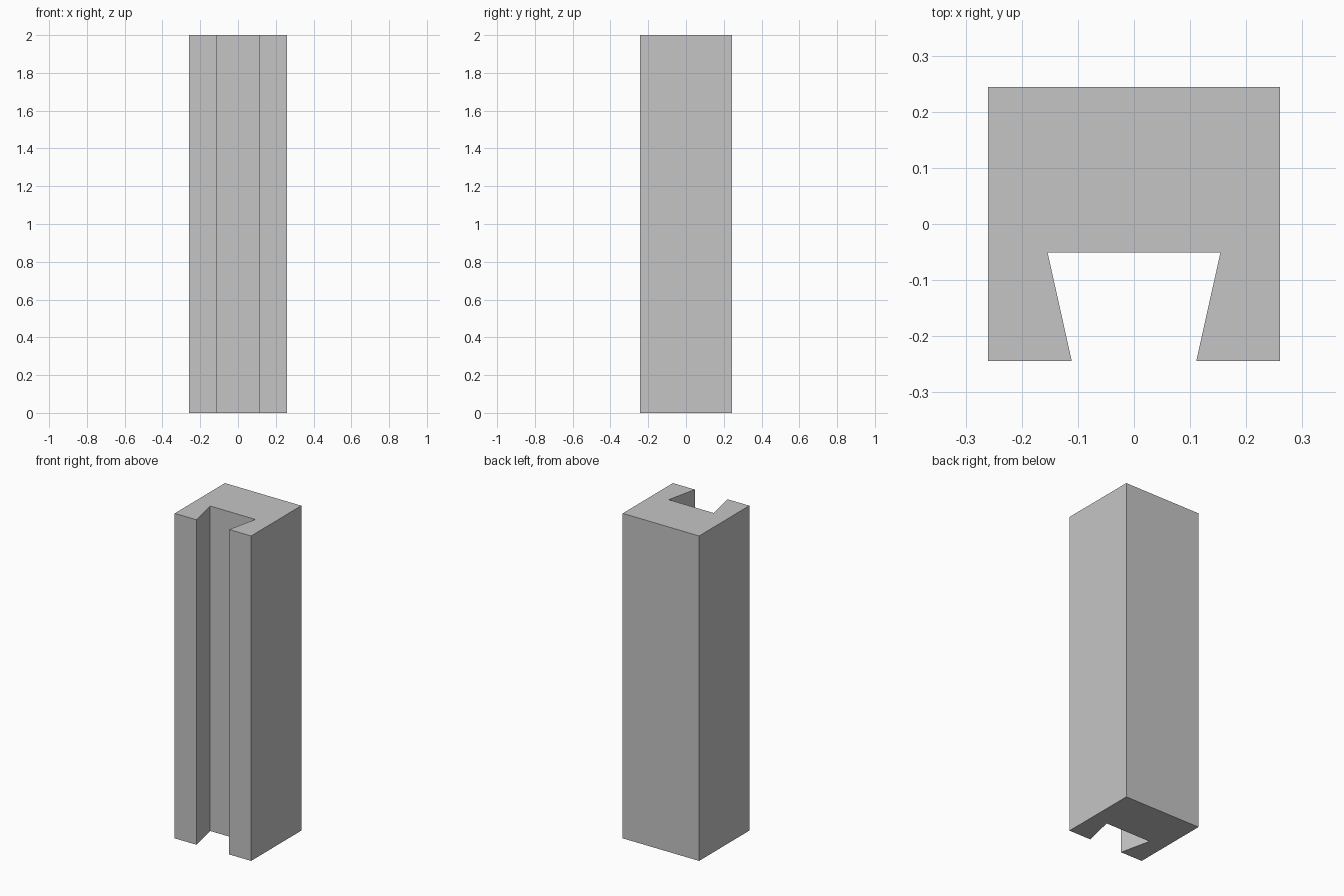
import bpy
import bmesh

cube = bpy.data.objects.get("Cube")
if cube:
    bpy.data.objects.remove(cube, do_unlink=True)

# Plain grey material
grey = bpy.data.materials.new("light_grey")
grey.use_nodes = True
color = (0.56, 0.56, 0.56, 1)
grey.diffuse_color = color
grey.node_tree.nodes["Principled BSDF"].inputs["Base Color"].default_value = color

# Half of the cross-section, from the back corner round to the groove floor
height = 2.0
half = [(0.26, 0.244), (0.26, -0.244), (0.111, -0.244), (0.154, -0.051)]
profile = [(-x, y) for x, y in half] + [(x, y) for x, y in reversed(half)]

# Post with a dovetail groove down its front
bm = bmesh.new()
base = bm.faces.new([bm.verts.new((x, y, 0)) for x, y in profile])
result = bmesh.ops.extrude_face_region(bm, geom=[base], use_keep_orig=True)
top_verts = [v for v in result["geom"] if isinstance(v, bmesh.types.BMVert)]
bmesh.ops.translate(bm, verts=top_verts, vec=(0, 0, height))
bmesh.ops.recalc_face_normals(bm, faces=bm.faces)

mesh = bpy.data.meshes.new("grooved_post")
bm.to_mesh(mesh)
bm.free()
mesh.materials.append(grey)
post = bpy.data.objects.new("grooved_post", mesh)
bpy.context.collection.objects.link(post)
